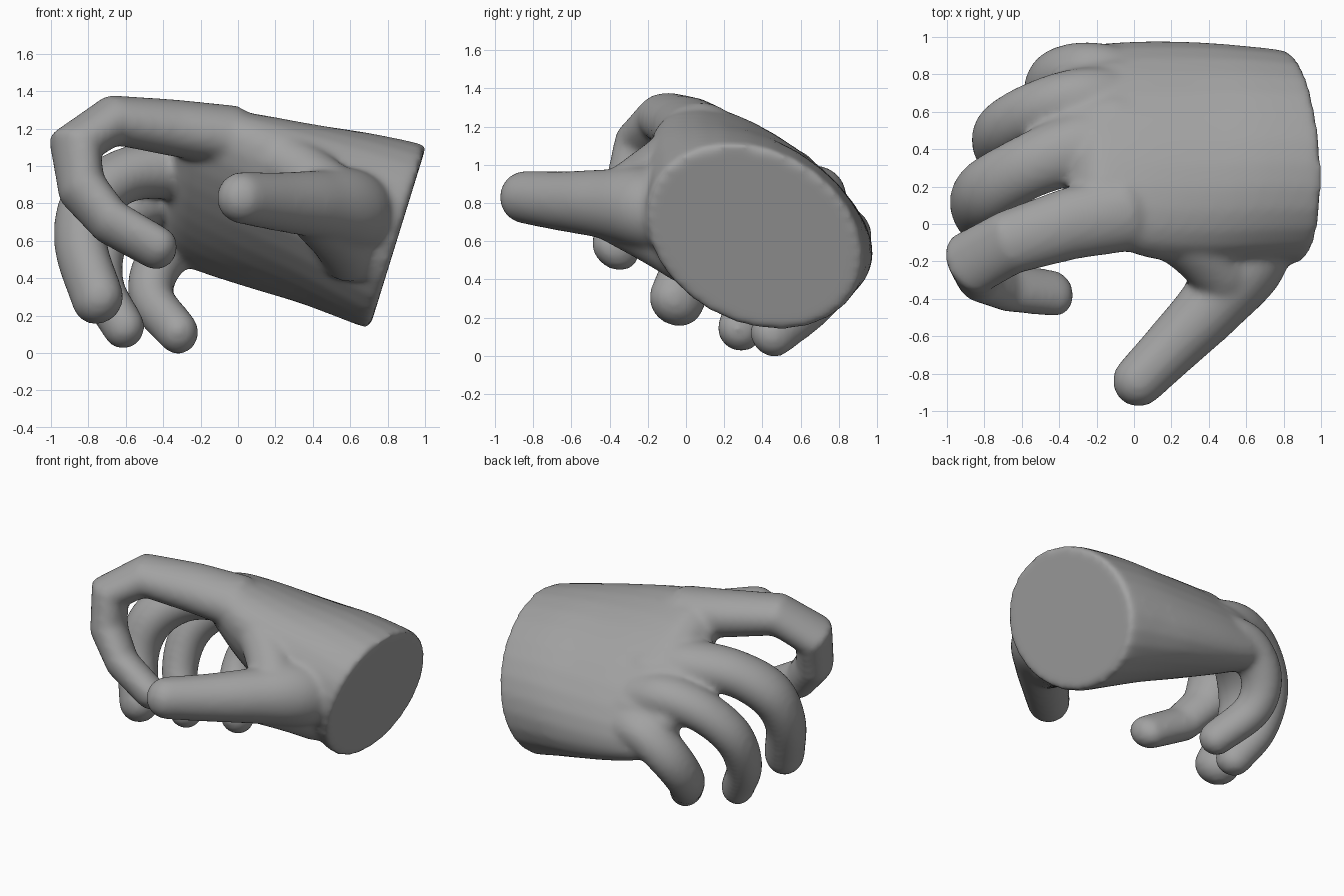
import bpy, bmesh
from math import sin, cos, pi, radians
from mathutils import Vector

SIDES = 28


def bridge(bm, rings):
    """Skin a list of vertex rings into a closed shell."""
    loops = [[bm.verts.new(p) for p in ring] for ring in rings]
    for a, b in zip(loops, loops[1:]):
        for i in range(SIDES):
            j = (i + 1) % SIDES
            bm.faces.new((a[i], a[j], b[j], b[i]))
    bm.faces.new(list(reversed(loops[0])))
    bm.faces.new(loops[-1])


def catmull(pts, steps):
    """Smooth interpolation through tuples of any length."""
    v = [Vector(p) for p in pts]
    v = [v[0] * 2 - v[1]] + v + [v[-1] * 2 - v[-2]]
    out = []
    for a, b, c, d in zip(v, v[1:], v[2:], v[3:]):
        for s in range(steps):
            t = s / steps
            out.append(0.5 * (2 * b + (c - a) * t + (2 * a - 5 * b + 4 * c - d) * t * t
                              + (3 * b - a - 3 * c + d) * t ** 3))
    return out + [v[-2]]


def finger(bm, pts, wide=1.12, steps=8):
    """Round-tipped tube; pts are (x, y, z, radius), base to tip."""
    path = catmull(pts, steps)
    centres = [(p.to_3d(), p[3]) for p in path]
    tip, r = centres[-1]
    d = (tip - centres[-2][0]).normalized()
    for k in range(1, 7):
        a = k * pi / 2 / 6.4
        centres.append((tip + d * r * sin(a), r * cos(a)))
    side, rings = None, []
    for i, (p, rad) in enumerate(centres):
        t = (centres[min(i + 1, len(centres) - 1)][0] - centres[max(i - 1, 0)][0]).normalized()
        side = Vector((0.3, 0.9, -0.2)) if side is None else side
        side = (side - t * side.dot(t)).normalized()
        up = t.cross(side)
        rings.append([p + rad * (wide * side * cos(2 * pi * s / SIDES) + up * sin(2 * pi * s / SIDES))
                      for s in range(SIDES)])
    bridge(bm, rings)


def palm(bm, sections):
    """Loft of tilted ellipses: x, y, z, long radius, short radius, tilt, lean."""
    rings = []
    for x, y, z, a, b, tilt, lean in catmull(sections, 4):
        c, s = cos(radians(tilt)), sin(radians(tilt))
        ring = []
        for i in range(SIDES):
            u, w = a * cos(2 * pi * i / SIDES), b * sin(2 * pi * i / SIDES)
            dz = u * s + w * c
            ring.append(Vector((x + lean * dz, y + u * c - w * s, z + dz)))
        rings.append(ring)
    bridge(bm, rings)


bm = bmesh.new()

# palm and cut wrist
palm(bm, [
    (0.855, 0.36, 0.62, 0.58, 0.44, -28, 0.31),
    (0.82, 0.36, 0.63, 0.60, 0.455, -28, 0.31),
    (0.60, 0.37, 0.69, 0.63, 0.43, -30, 0.20),
    (0.35, 0.38, 0.75, 0.66, 0.38, -32, 0.10),
    (0.05, 0.40, 0.82, 0.67, 0.32, -35, 0.03),
    (-0.18, 0.44, 0.87, 0.635, 0.25, -38, 0.05),
    (-0.27, 0.45, 0.89, 0.60, 0.205, -38, 0.12),
    (-0.33, 0.46, 0.90, 0.55, 0.15, -38, 0.15),
    (-0.36, 0.46, 0.90, 0.50, 0.08, -38, 0.15),
])

# thumb
finger(bm, [(0.71, 0.06, 0.66, 0.15), (0.61, -0.18, 0.765, 0.215), (0.42, -0.43, 0.795, 0.182),
            (0.21, -0.65, 0.81, 0.157), (0.025, -0.838, 0.83, 0.14)], 1.0)
# webs: thumb to index finger, thumb to wrist, then between the finger roots
for web in (
    [(0.10, 0.02, 1.10, 0.15), (0.32, -0.12, 0.98, 0.16), (0.47, -0.26, 0.87, 0.165)],
    [(0.62, 0.05, 0.52, 0.17), (0.55, -0.13, 0.63, 0.17), (0.44, -0.34, 0.74, 0.165)],
    [(0.05, 0.27, 1.04, 0.14), (-0.05, 0.25, 1.08, 0.15), (-0.23, 0.21, 1.10, 0.12)],
    [(0.05, 0.55, 0.90, 0.13), (-0.10, 0.55, 0.93, 0.15), (-0.31, 0.53, 0.92, 0.12)],
    [(0.05, 0.74, 0.72, 0.13), (-0.10, 0.74, 0.75, 0.14), (-0.34, 0.74, 0.71, 0.12)],
):
    finger(bm, web, 1.0)
# index finger, with angular knuckles
finger(bm, [(0.25, 0.15, 1.00, 0.12), (-0.05, 0.06, 1.165, 0.165), (-0.35, 0.0, 1.205, 0.152),
            (-0.67, -0.10, 1.245, 0.137), (-0.872, -0.21, 1.11, 0.14), (-0.835, -0.275, 0.88, 0.125),
            (-0.68, -0.34, 0.70, 0.112), (-0.43, -0.37, 0.56, 0.106)], 1.27, 1)
# middle finger
finger(bm, [(0.1, 0.42, 0.88, 0.12), (-0.15, 0.42, 0.95, 0.17), (-0.35, 0.39, 0.98, 0.16),
            (-0.60, 0.29, 0.95, 0.147), (-0.79, 0.17, 0.81, 0.15), (-0.84, 0.07, 0.58, 0.135),
            (-0.75, -0.05, 0.29, 0.132)], 1.17)
# ring finger
finger(bm, [(0.1, 0.65, 0.72, 0.12), (-0.15, 0.67, 0.82, 0.15), (-0.35, 0.66, 0.85, 0.145),
            (-0.57, 0.59, 0.77, 0.135), (-0.72, 0.49, 0.60, 0.13), (-0.73, 0.38, 0.36, 0.118),
            (-0.61, 0.28, 0.135, 0.11)])
# little finger
finger(bm, [(0.1, 0.72, 0.62, 0.12), (-0.10, 0.79, 0.65, 0.14), (-0.28, 0.82, 0.62, 0.138),
            (-0.43, 0.78, 0.47, 0.13), (-0.46, 0.66, 0.29, 0.12), (-0.32, 0.45, 0.11, 0.11)])

bmesh.ops.recalc_face_normals(bm, faces=bm.faces)
mesh = bpy.data.meshes.new("hand")
bm.to_mesh(mesh)
bm.free()
hand = bpy.data.objects.new("hand", mesh)
bpy.context.collection.objects.link(hand)

# darker grey skin
grey = bpy.data.materials.new("grey")
grey.diffuse_color = (0.36, 0.36, 0.36, 1)
mesh.materials.append(grey)

# fuse the parts into one skin and soften the webs
fuse = hand.modifiers.new("fuse", 'REMESH')
fuse.mode = 'VOXEL'
fuse.voxel_size = 0.02
fuse.use_smooth_shade = True
soft = hand.modifiers.new("soften", 'SMOOTH')
soft.factor = 0.5
soft.iterations = 14
